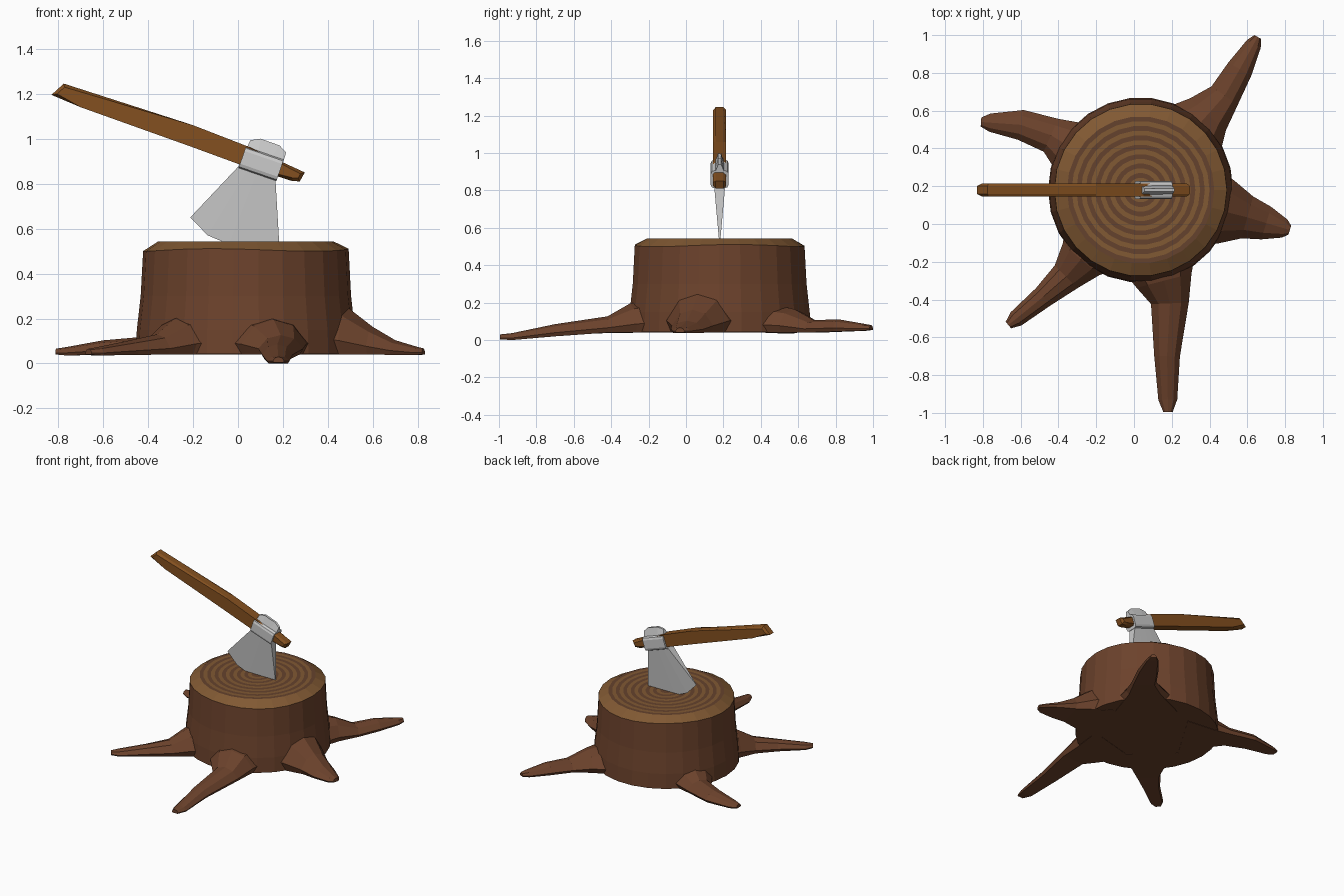
import bpy, bmesh, math
from mathutils import Vector, Matrix

if "Cube" in bpy.data.objects:
    bpy.data.objects.remove(bpy.data.objects["Cube"])

CX, CY = 0.035, 0.18          # stump axis; the axe lies in the plane y = CY


def material(name, rgb):
    m = bpy.data.materials.new(name)
    m.diffuse_color = (*rgb, 1)
    m.use_nodes = True
    m.node_tree.nodes["Principled BSDF"].inputs["Base Color"].default_value = m.diffuse_color
    return m


BARK = material("bark", (0.15, 0.055, 0.025))
LIGHT = material("light_ring", (0.22, 0.10, 0.033))
DARK = material("dark_ring", (0.13, 0.055, 0.026))
HANDLE = material("handle_wood", (0.23, 0.08, 0.014))


def finish(bm, name, mats=()):
    bmesh.ops.recalc_face_normals(bm, faces=bm.faces)
    me = bpy.data.meshes.new(name)
    bm.to_mesh(me)
    bm.free()
    ob = bpy.data.objects.new(name, me)
    bpy.context.collection.objects.link(ob)
    for m in mats:
        me.materials.append(m)
    return ob


def loft(bm, rings, mats=None, caps=(0, 0)):
    """Bridge closed rings of points, cap both ends, one material index per band."""
    vs = [[bm.verts.new(p) for p in r] for r in rings]
    n = len(vs[0])
    for k, (a, b) in enumerate(zip(vs, vs[1:])):
        for i in range(n):
            j = (i + 1) % n
            bm.faces.new((a[i], a[j], b[j], b[i])).material_index = mats[k] if mats else 0
    bm.faces.new(vs[0][::-1]).material_index = caps[0]
    bm.faces.new(vs[-1]).material_index = caps[1]


# Stump trunk: turned profile, with growth rings as alternating bands on top
SIDES = 26
profile = [(0.49, 0.042), (0.485, 0.15), (0.468, 0.3), (0.457, 0.505), (0.39, 0.543)]
bands = [0, 0, 0, 1]
r = 0.39
while r > 0.04:
    r -= 0.025
    profile.append((r, 0.543))
    bands.append(2 if bands[-1] == 1 else 1)
rings = []
for rad, z in profile:
    ring = []
    for i in range(SIDES):
        a = 2 * math.pi * i / SIDES
        wob = 0.006 * math.sin(3 * a + 1) if 0.4 < z < 0.52 else 0
        ring.append((CX + rad * math.cos(a), CY + rad * math.sin(a), z + wob))
    rings.append(ring)
bm = bmesh.new()
loft(bm, rings, bands, (0, 2 if bands[-1] == 1 else 1))
stump = finish(bm, "stump", (BARK, LIGHT, DARK))

# Roots: start, middle and tip points, half widths there, height at trunk, tip underside
ROOTS = [
    ((.19, -.42), (.175, -.7), (.18, -.995), (.1, .068, .05), .195, 0),
    ((.48, .68), (.56, .82), (.655, .99), (.085, .07, .042), .165, .05),
    ((-.44, .47), (-.6, .525), (-.81, .54), (.095, .08, .048), .18, .036),
    ((.6, .035), (.7, .005), (.825, -.032), (.115, .09, .05), .25, .037),
    ((-.36, -.28), (-.48, -.385), (-.665, -.535), (.085, .06, .045), .2, .036),
]
HALF = [(.85, 0), (1, .3), (.6, .82)]     # half cross-section, mirrored below
SECTION = [(-u, v) for u, v in HALF] + [(0, 1)] + HALF[::-1]
axis = Vector((CX, CY))
for start, mid, tip, (ws, wm, wt), h, zt in ROOTS:
    s, m, t = Vector(start), Vector(mid), Vector(tip)
    zm = (zt + 0.04) / 2
    path = [(axis.lerp(s, .45), .25, h + .04, .04), (axis.lerp(s, .8), ws * 1.5, h, .04),
            (s, ws, h * .65, .04), (m, wm, zm + .065, zm),
            (m.lerp(t, .78), wt, zt + .037, zt), (t, wt * .5, zt + .03, zt + .004)]
    rings = []
    for i, (p, w, top, low) in enumerate(path):
        d = (path[min(i + 1, 5)][0] - path[max(i - 1, 0)][0]).normalized()
        rings.append([(p.x - d.y * u * w, p.y + d.x * u * w, low + v * (top - low))
                      for u, v in SECTION])
    bm = bmesh.new()
    loft(bm, rings)
    root = finish(bm, "root", (BARK,))
    # Merge the root into the stump
    mod = stump.modifiers.new("join_root", 'BOOLEAN')
    mod.operation, mod.solver, mod.object = 'UNION', 'EXACT', root
    bpy.context.view_layer.objects.active = stump
    bpy.ops.object.modifier_apply(modifier=mod.name)
    bpy.data.objects.remove(root)

# Axe handle: side profile, thickened and chamfered
side = [(-.83, 1.195), (-.775, 1.245), (-.2, 1.06), (.05, .963), (.297, .85), (.275, .81),
        (.24, .812), (0, .888), (-.21, .965), (-.7, 1.14)]
bm = bmesh.new()
loft(bm, [[(x, CY + s * 0.035, z) for x, z in side] for s in (-1, 1)])
rims = [e for e in bm.edges if abs(e.verts[0].co.y - e.verts[1].co.y) < 1e-4]
bmesh.ops.bevel(bm, geom=rims, offset=0.014, segments=1, affect='EDGES')
finish(bm, "axe_handle", (HANDLE,))

# Axe collar: box around the handle, chamfered along its length
bm = bmesh.new()
bmesh.ops.create_cube(bm, size=1, matrix=Matrix.Diagonal((0.178, 0.096, 0.1, 1)))
long_edges = [e for e in bm.edges if abs(e.verts[0].co.x - e.verts[1].co.x) > 0.1]
bmesh.ops.bevel(bm, geom=long_edges, offset=0.02, segments=2, profile=0.5, affect='EDGES')
collar = finish(bm, "axe_collar")
collar.location = (0.103, CY, 0.888)
collar.rotation_euler.y = math.radians(19)


def wedge(name, inner, outer, hw_in, hw_out):
    """Tapered plate from a straight line to a curved edge in the axe plane."""
    a, b = map(Vector, inner)
    n = len(outer) - 1
    line = [a.lerp(b, i / n) for i in range(n + 1)]
    bm = bmesh.new()
    loft(bm, [[(x, CY - h, z) for x, z in pts] + [(x, CY + h, z) for x, z in reversed(pts)]
              for pts, h in ((line, hw_in), (outer, hw_out))])
    finish(bm, name)


# Axe blade and the blunt poll behind it
wedge("axe_blade", [(.01, .885), (.166, .83)],
      [(-.212, .65), (-.135, .57), (-.04, .53), (.07, .51), (.185, .505)], 0.03, 0.001)
wedge("axe_poll", [(.035, .95), (.2, .895)],
      [(.055, .993), (.1, 1.0), (.185, .97), (.214, .938)], 0.026, 0.008)
